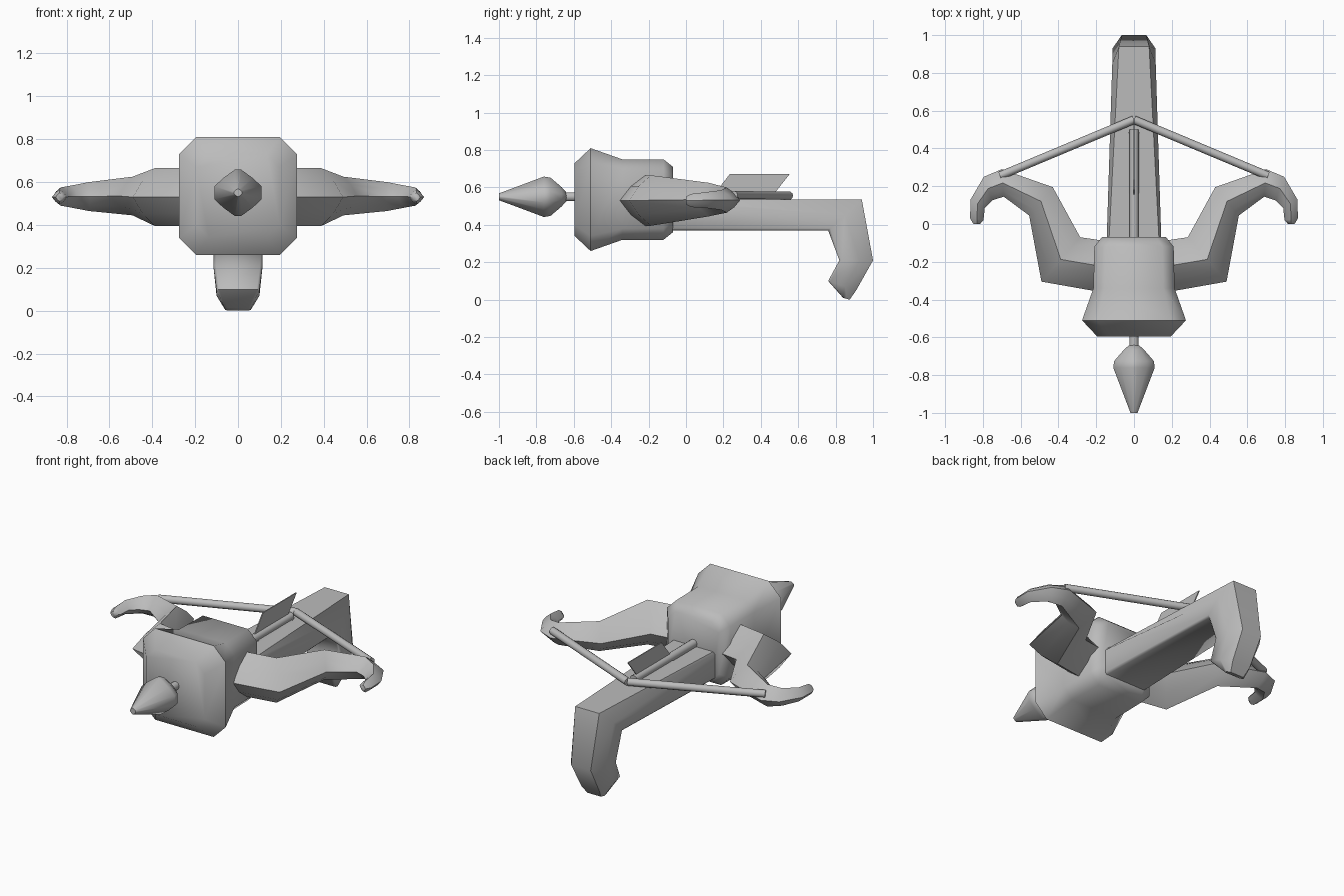
import bpy, bmesh, math
from mathutils import Vector

cube = bpy.data.objects.get("Cube")
if cube:
    bpy.data.objects.remove(cube, do_unlink=True)

grey = bpy.data.materials.new("plain grey")
grey.use_nodes = True
grey.diffuse_color = (0.5, 0.5, 0.5, 1)
grey.node_tree.nodes["Principled BSDF"].inputs["Base Color"].default_value = (0.5, 0.5, 0.5, 1)


def finish(name, bm, angle=50):
    """Turn a bmesh into a shaded object."""
    bmesh.ops.recalc_face_normals(bm, faces=bm.faces)
    mesh = bpy.data.meshes.new(name)
    bm.to_mesh(mesh)
    bm.free()
    mesh.materials.append(grey)
    obj = bpy.data.objects.new(name, mesh)
    bpy.context.collection.objects.link(obj)
    bpy.ops.object.select_all(action="DESELECT")
    obj.select_set(True)
    bpy.context.view_layer.objects.active = obj
    bpy.ops.object.shade_smooth_by_angle(angle=math.radians(angle))
    return obj


def loft(name, rings, angle=50):
    """Skin a row of equal-sized rings and cap both ends."""
    bm = bmesh.new()
    rows = [[bm.verts.new(p) for p in ring] for ring in rings]
    for a, b in zip(rows, rows[1:]):
        for i in range(len(a)):
            j = (i + 1) % len(a)
            bm.faces.new((a[i], a[j], b[j], b[i]))
    bm.faces.new(rows[0])
    bm.faces.new(rows[-1])
    return finish(name, bm, angle)


def rod(name, start, end, radius, sides=10):
    start, end = Vector(start), Vector(end)
    turn = (end - start).to_track_quat("Z", "Y")
    ring = [turn @ Vector((radius * math.cos(a), radius * math.sin(a), 0))
            for a in (math.tau * i / sides for i in range(sides))]
    return loft(name, [[p + c for p in ring] for c in (start, end)])


# Front block: chamfered square sections along y
def block_ring(y, w, h, c):
    return [(x, y, 0.535 + z) for x, z in (
        (w, h - c), (w - c, h), (c - w, h), (-w, h - c),
        (-w, c - h), (c - w, -h), (w - c, -h), (w, c - h))]


loft("front_block", [block_ring(*s) for s in (
    (-0.595, 0.195, 0.195, 0.06), (-0.51, 0.275, 0.275, 0.08),
    (-0.34, 0.215, 0.215, 0.06), (-0.12, 0.21, 0.215, 0.06),
    (-0.07, 0.17, 0.175, 0.05))], 60)


# Stock and grip: sections run from an outer to an inner edge
def stock_ring(outer, inner, w, narrow, depth):
    o, i = Vector(outer), Vector(inner)
    edge = o.lerp(i, depth)
    half = [(w - narrow, o), (w, edge), (w, o.lerp(i, 0.93)), (w - 0.012, i)]
    points = half + [(-x, p) for x, p in reversed(half)]
    return [(x, p.x, p.y) for x, p in points]


loft("stock_and_grip", [stock_ring(*s) for s in (
    ((-0.1, 0.535), (-0.1, 0.37), 0.145, 0.012, 0.07),
    ((0.94, 0.535), (0.76, 0.37), 0.115, 0.035, 0.5),
    ((1.0, 0.21), (0.82, 0.21), 0.115, 0.05, 0.4),
    ((0.91, 0.05), (0.76, 0.1), 0.1, 0.04, 0.4),
    ((0.875, 0.0), (0.84, 0.01), 0.06, 0.015, 0.4))])


# Bow limbs: soft diamond sections between back and front outline points
def limb_ring(side, back, front, low, high):
    b, f = Vector(back), Vector(front)
    mid, half, zc, h = (b + f) / 2, (b - f) / 2, (low + high) / 2, (high - low) / 2
    ring = []
    for k in range(8):
        a = math.tau * k / 8
        s = 0.8 if k % 2 else 1
        p = mid + half * math.cos(a) * s
        ring.append((side * p.x, p.y, zc + h * math.sin(a) * s))
    return ring


limb = (((0.15, -0.09), (0.15, -0.365), 0.395, 0.665),
        ((0.285, -0.07), (0.49, -0.305), 0.395, 0.665),
        ((0.43, 0.195), (0.555, 0.045), 0.445, 0.625),
        ((0.7, 0.29), (0.69, 0.145), 0.465, 0.6),
        ((0.795, 0.25), (0.75, 0.125), 0.48, 0.585),
        ((0.865, 0.13), (0.79, 0.085), 0.49, 0.575),
        ((0.868, 0.03), (0.797, 0.02), 0.495, 0.565),
        ((0.85, 0.0), (0.815, 0.0), 0.51, 0.55))
for side, word in ((1, "left"), (-1, "right")):
    loft(word + "_limb", [limb_ring(side, *s) for s in limb], 60)
    rod(word + "_string", (side * 0.71, 0.255, 0.56), (0, 0.552, 0.556), 0.022)

# Bolt shaft and head
rod("bolt_shaft", (0, -0.7, 0.55), (0, 0.5, 0.55), 0.025)
outline = ((0.015, 0.108), (0.07, 0.068), (0.11, 0.03))
quarter = list(outline) + [(x, -z) for x, z in reversed(outline)]
section = quarter + [(-x, -z) for x, z in quarter]
loft("bolt_head", [[(x * s, y, 0.55 + z * s) for x, z in section] for y, s in (
    (-1.0, 0.17), (-0.76, 1), (-0.725, 0.95), (-0.665, 0.48), (-0.64, 0.22))], 60)

# Three thin vanes around the shaft
for turn, word in ((0, "top"), (120, "left"), (240, "right")):
    a = math.radians(turn)
    out, across = Vector((math.sin(a), 0, math.cos(a))), Vector((math.cos(a), 0, -math.sin(a)))
    sheet = [Vector((0, y, 0.55)) + out * r for y, r in (
        (0.15, 0.015), (0.235, 0.122), (0.555, 0.122), (0.47, 0.015))]
    loft(word + "_vane", [[p + across * t for p in sheet] for t in (-0.003, 0.003)], 30)
